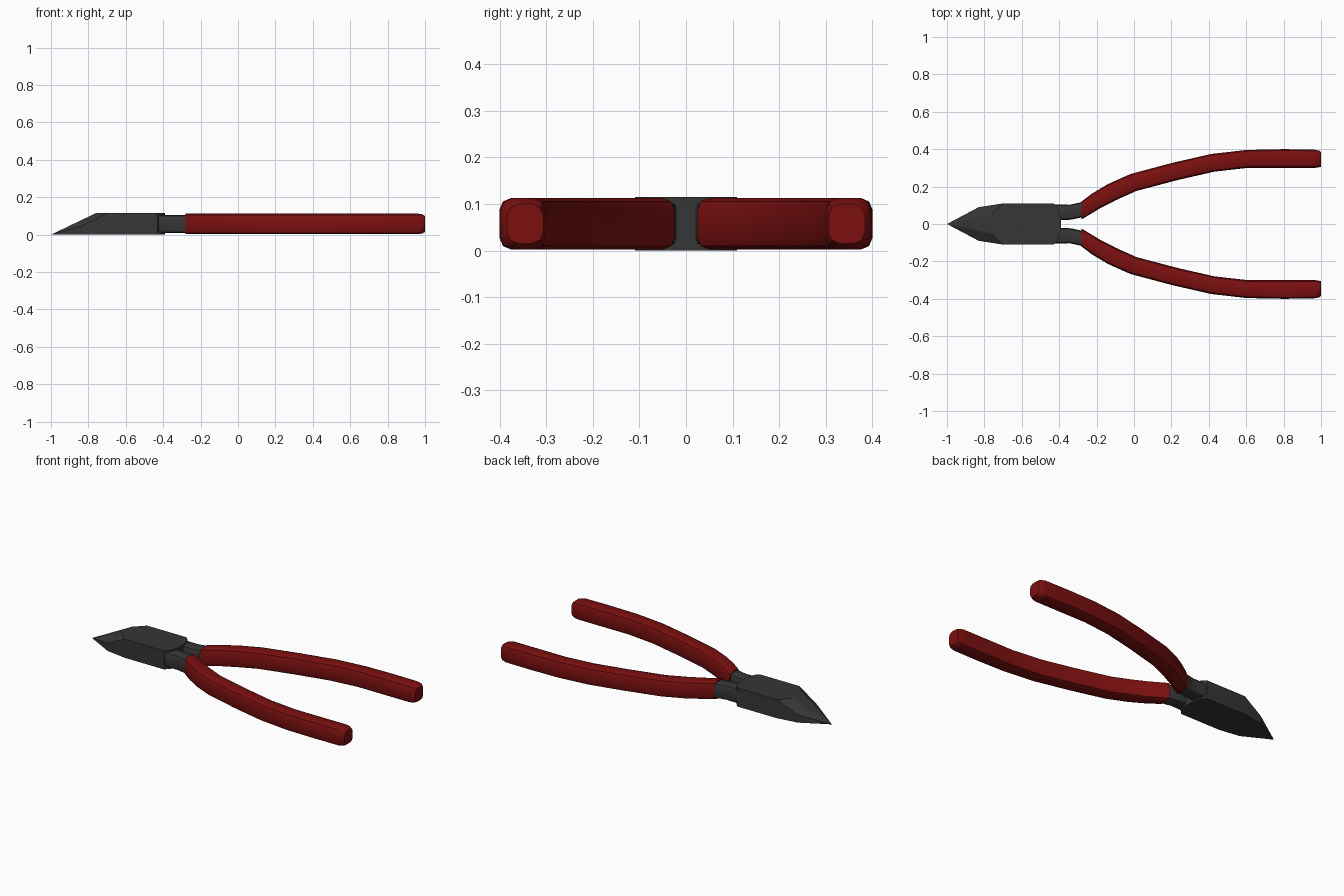
import bpy, bmesh
from math import cos, sin, pi, radians
from mathutils import Vector

cube = bpy.data.objects.get("Cube")
if cube:
    bpy.data.objects.remove(cube)


def material(name, color, rough):
    m = bpy.data.materials.new(name)
    m.use_nodes = True
    m.diffuse_color = color
    bsdf = m.node_tree.nodes["Principled BSDF"]
    bsdf.inputs["Base Color"].default_value = color
    bsdf.inputs["Roughness"].default_value = rough
    return m


STEEL = material("dark steel", (0.037, 0.037, 0.037, 1), 0.6)
RED = material("red grip", (0.2, 0.005, 0.005, 1), 0.6)
MID, TOP = 0.0575, 0.115


def finish(bm, name, mat, angle):
    bmesh.ops.recalc_face_normals(bm, faces=bm.faces)
    mesh = bpy.data.meshes.new(name)
    bm.to_mesh(mesh)
    bm.free()
    mesh.materials.append(mat)
    ob = bpy.data.objects.new(name, mesh)
    bpy.context.collection.objects.link(ob)
    bpy.ops.object.select_all(action='DESELECT')
    ob.select_set(True)
    bpy.context.view_layer.objects.active = ob
    bpy.ops.object.shade_smooth_by_angle(angle=radians(angle))
    return ob


def rounded_section(hw, hh, r, steps=2):
    """Rounded rectangle as (across, up) pairs."""
    pts = []
    for k, (sx, sy) in enumerate([(1, 1), (-1, 1), (-1, -1), (1, -1)]):
        for i in range(steps + 1):
            a = (k + i / steps) * pi / 2
            pts.append((sx * (hw - r) + r * cos(a), sy * (hh - r) + r * sin(a)))
    return pts


def sweep(name, mat, path, side, r):
    """Sweep a rounded bar along (x, y, half width, half height) stations."""
    bm = bmesh.new()
    rings = []
    for i, (x, y, hw, hh) in enumerate(path):
        across = Vector((0, 1))
        if 0 < i < len(path) - 1:
            a, b = path[i - 1], path[i + 1]
            d = Vector((b[0] - a[0], b[1] - a[1])).normalized()
            across = Vector((-d.y, d.x))
        rings.append([bm.verts.new((x + across.x * u, side * (y + across.y * u), MID + v))
                      for u, v in rounded_section(hw, hh, r)])
    n = len(rings[0])
    for a, b in zip(rings, rings[1:]):
        for j in range(n):
            k = (j + 1) % n
            bm.faces.new((a[j], a[k], b[k], b[j]))
    bm.faces.new(rings[0])
    bm.faces.new(rings[-1])
    return finish(bm, name, mat, 35)


# Cutting head: a wedge nose with bevelled flanks and a rounded back
bm = bmesh.new()
bm.verts.new((-1, 0, 0))
for s in (1, -1):
    bm.verts.new((-0.83, s * 0.09, 0))
    bm.verts.new((-0.83, s * 0.09, 0.048))
    bm.verts.new((-0.76, s * 0.05, TOP))
    for x, y in [(-0.70, 0.11), (-0.43, 0.11), (-0.405, 0.085), (-0.39, 0.03)]:
        for z in (0, TOP):
            bm.verts.new((x, s * y, z))
bmesh.ops.convex_hull(bm, input=bm.verts)
bmesh.ops.dissolve_limit(bm, angle_limit=0.02, verts=bm.verts, edges=bm.edges)
finish(bm, "cutting_head", STEEL, 10)

# Necks and curved grips, one on each side
W, H = 0.048, 0.055
neck = [(-0.47, 0.064, 0.042, 0.048), (-0.39, 0.062, 0.042, 0.048),
        (-0.34, 0.063, 0.04, 0.048), (-0.28, 0.076, 0.04, 0.048),
        (-0.25, 0.094, 0.036, 0.045)]
grip = [(-0.28, 0.073, 0.048, H), (-0.20, 0.125, 0.045, H), (-0.117, 0.171, W, H),
        (-0.003, 0.222, W, H), (0.211, 0.279, W, H), (0.42, 0.327, W, H),
        (0.605, 0.348, W, H), (0.8, 0.35, 0.05, H), (0.96, 0.349, 0.049, H),
        (0.985, 0.347, 0.046, 0.051), (1.0, 0.345, 0.039, 0.042)]
for label, s in (("left", 1), ("right", -1)):
    sweep(label + "_neck", STEEL, neck, s, 0.018)
    sweep(label + "_grip", RED, grip, s, 0.024)
